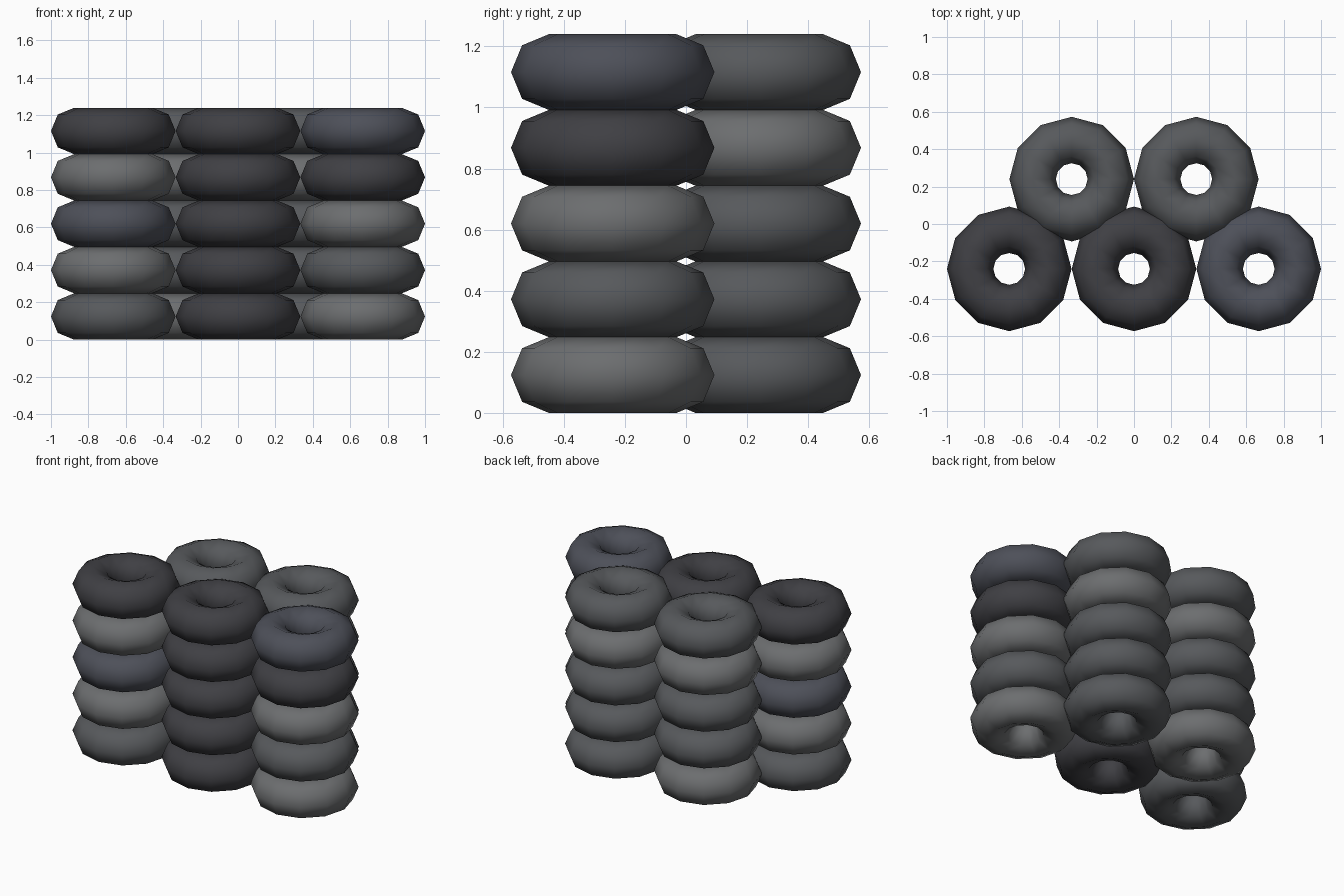
import bpy

if "Cube" in bpy.data.objects:
    bpy.data.objects.remove(bpy.data.objects["Cube"])

R_OUT, MINOR = 0.333, 0.124
STEP = 2 * MINOR

# Rubber shades
SHADES = {
    "dark": (0.05, 0.05, 0.057, 1),
    "blue": (0.075, 0.08, 0.1, 1),
    "mid": (0.095, 0.1, 0.107, 1),
    "light": (0.15, 0.155, 0.16, 1),
}
mats = {}
for name, col in SHADES.items():
    mats[name] = bpy.data.materials.new("rubber_" + name)
    mats[name].diffuse_color = col

# Stacks: position and shades from bottom to top
STACKS = {
    "front_left": (-0.667, -0.24, "mid light blue light dark"),
    "front_middle": (0, -0.24, "dark dark dark dark dark"),
    "front_right": (0.667, -0.24, "light mid light dark blue"),
    "back_left": (-0.333, 0.24, "light mid mid light mid"),
    "back_right": (0.333, 0.24, "mid mid mid light mid"),
}

# Each tire is a low-poly ring resting on the one below
for stack, (x, y, shades) in STACKS.items():
    for i, shade in enumerate(shades.split()):
        bpy.ops.mesh.primitive_torus_add(
            major_segments=12, minor_segments=8,
            major_radius=R_OUT - MINOR, minor_radius=MINOR,
            location=(x, y, MINOR + i * STEP))
        tire = bpy.context.object
        tire.name = f"tire_{stack}_{i + 1}"
        tire.data.materials.append(mats[shade])
        bpy.ops.object.shade_smooth()

for m in bpy.data.materials:
    if m.users and not m.is_grease_pencil:
        m.use_nodes = True
        m.node_tree.nodes["Principled BSDF"].inputs["Base Color"].default_value = m.diffuse_color
